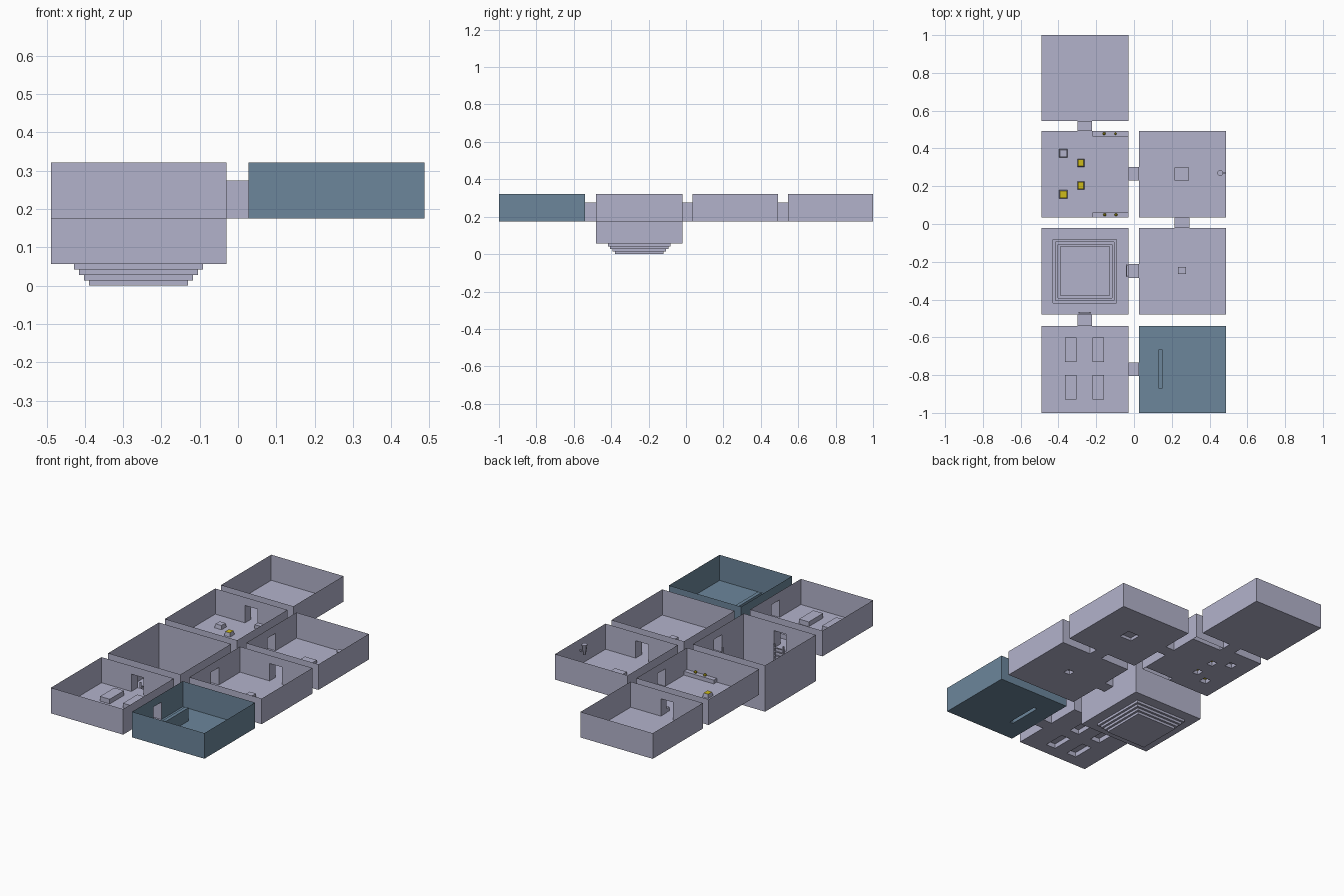
import bpy, bmesh, math
from mathutils import Matrix, Vector

if "Cube" in bpy.data.objects:
    bpy.data.objects.remove(bpy.data.objects["Cube"])

FLOOR, DOOR, TOP, PIT = 0.175, 0.275, 0.322, 0.056
L, R = (-0.489, -0.03), (0.027, 0.487)            # room columns in x
ROWS = [(0.545, 1.0), (0.035, 0.492), (-0.48, -0.02), (-1.0, -0.54)]


def material(name, rgb):
    m = bpy.data.materials.new(name)
    m.diffuse_color = (*rgb, 1)
    m.use_nodes = True
    m.node_tree.nodes["Principled BSDF"].inputs["Base Color"].default_value = m.diffuse_color
    return m


STONE = material("lilac stone", (0.45, 0.45, 0.60))
TEAL = material("teal stone", (0.15, 0.24, 0.33))
GOLD = material("gold", (0.62, 0.50, 0.01))


def finish(bm, name, *mats):
    bmesh.ops.remove_doubles(bm, verts=bm.verts, dist=1e-5)
    me = bpy.data.meshes.new(name)
    bm.to_mesh(me)
    bm.free()
    for m in mats:
        me.materials.append(m)
    ob = bpy.data.objects.new(name, me)
    bpy.context.collection.objects.link(ob)
    return ob


def sheet(bm, axis, pos, u, v, holes=()):
    """Flat panel across one axis, with rectangular holes (u0, u1, v0, v1)."""
    us = sorted(set(list(u) + [c for h in holes for c in h[:2]]))
    vs = sorted(set(list(v) + [c for h in holes for c in h[2:]]))
    for a, b in zip(us, us[1:]):
        for c, d in zip(vs, vs[1:]):
            mu, mv = (a + b) / 2, (c + d) / 2
            if any(h[0] < mu < h[1] and h[2] < mv < h[3] for h in holes):
                continue
            pts = []
            for p, q in ((a, c), (b, c), (b, d), (a, d)):
                co = [p, q]
                co.insert(axis, pos)
                pts.append(bm.verts.new(co))
            bm.faces.new(pts)


def room(name, x, y, mat=STONE, base=FLOOR, doors=None, holes=()):
    """Open-topped room; doors maps a wall to its opening span."""
    doors = doors or {}
    bm = bmesh.new()
    sheet(bm, 2, base, x, y, holes)
    for side, axis, pos, span in (("w", 0, x[0], y), ("e", 0, x[1], y),
                                  ("s", 1, y[0], x), ("n", 1, y[1], x)):
        cut = [(*doors[side], FLOOR, DOOR)] if side in doors else []
        sheet(bm, axis, pos, span, (base, TOP), cut)
    return finish(bm, name, mat)


def passage(name, x, y, along_x):
    """Short tube joining two doorways."""
    bm = bmesh.new()
    sheet(bm, 2, FLOOR, x, y)
    sheet(bm, 2, DOOR, x, y)
    for i in (0, 1):
        if along_x:
            sheet(bm, 1, y[i], x, (FLOOR, DOOR))
        else:
            sheet(bm, 0, x[i], y, (FLOOR, DOOR))
    finish(bm, name, STONE)


def block(name, rect, z1, mat=STONE, top=None, inset=0.0):
    """Raised block, hollow underneath, optionally tapered with its own top colour."""
    x0, x1, y0, y1 = rect
    bm = bmesh.new()
    rings = []
    for z, i in ((FLOOR, 0), (z1, inset)):
        rings.append([bm.verts.new(p) for p in ((x0 + i, y0 + i, z), (x1 - i, y0 + i, z),
                                                (x1 - i, y1 - i, z), (x0 + i, y1 - i, z))])
    for k in range(4):
        n = (k + 1) % 4
        bm.faces.new((rings[0][k], rings[0][n], rings[1][n], rings[1][k]))
    bm.faces.new(rings[1]).material_index = 1 if top else 0
    finish(bm, name, *([mat, top] if top else [mat]))


def add_box(bm, lo, hi):
    lo, hi = Vector(lo), Vector(hi)
    m = Matrix.Translation((lo + hi) / 2) @ Matrix.Diagonal((*(hi - lo), 1))
    bmesh.ops.create_cube(bm, size=1, matrix=m)


# door spans
D_AX, D_BY, D_CX, D_DY, D_EY = ((-0.30, -0.222), (0.23, 0.302), (0.215, 0.295),
                                (-0.285, -0.212), (-0.805, -0.733))

# raised features that cut the floors
beds = [(x, x + 0.062, y, y + 0.13) for x in (-0.366, -0.22) for y in (-0.93, -0.73)]
shelves = [(-0.22, -0.03, 0.035, 0.062), (-0.22, -0.03, 0.464, 0.492)]
seats = [(-0.396, -0.351, 0.352, 0.397), (-0.396, -0.351, 0.134, 0.179),
         (-0.30, -0.263, 0.303, 0.345), (-0.30, -0.263, 0.182, 0.226)]
altar = (0.215, 0.291, 0.23, 0.30)
pedestal = (0.234, 0.274, -0.266, -0.228)
barrier = (0.13, 0.151, -0.87, -0.665)
steps = [(-0.428 + 0.0128 * i, -0.092 - 0.0128 * i,
          -0.418 + 0.0128 * i, -0.082 - 0.0128 * i) for i in range(4)]

# rooms
room("end_room", L, ROWS[0], doors={"s": D_AX})
room("shelf_room", L, ROWS[1], doors={"n": D_AX, "e": D_BY}, holes=shelves + seats)
room("altar_room", R, ROWS[1], doors={"w": D_BY, "s": D_CX}, holes=[altar])
room("pedestal_room", R, ROWS[2], doors={"n": D_CX, "w": D_DY}, holes=[pedestal])
room("pit_room", L, ROWS[2], base=PIT, doors={"e": D_DY, "s": D_AX}, holes=steps[:1])
room("bed_room", L, ROWS[3], doors={"n": D_AX, "e": D_EY}, holes=beds)
room("entrance_room", R, ROWS[3], TEAL, doors={"w": D_EY}, holes=[barrier])

# passages
gap = (L[1], R[0])
passage("passage_end", D_AX, (0.492, 0.545), False)
passage("passage_altar", gap, D_BY, True)
passage("passage_pedestal", D_CX, (-0.02, 0.035), False)
passage("passage_pit_east", gap, D_DY, True)
passage("passage_pit_south", D_AX, (-0.54, -0.48), False)
passage("passage_entrance", gap, D_EY, True)

# stepped pit
bm = bmesh.new()
for i, (x0, x1, y0, y1) in enumerate(steps):
    z1, z0 = PIT * (4 - i) / 4, PIT * (3 - i) / 4
    for px in (x0, x1):
        sheet(bm, 0, px, (y0, y1), (z0, z1))
    for py in (y0, y1):
        sheet(bm, 1, py, (x0, x1), (z0, z1))
    sheet(bm, 2, z0, (x0, x1), (y0, y1), steps[i + 1:i + 2])
finish(bm, "pit_steps", STONE)

# floor blocks
for i, r in enumerate(beds):
    block(f"bed_{i + 1}", r, 0.202)
for i, r in enumerate(shelves):
    block(f"shelf_{i + 1}", r, 0.197)
for i, r in enumerate(seats):
    block(f"seat_{i + 1}", r, 0.197, top=GOLD if i else None, inset=0.004)
block("altar", altar, 0.193)
block("pedestal", pedestal, 0.198)
block("barrier", barrier, 0.25, TEAL)

# ornaments on the shelves
for i, (x, y) in enumerate(((-0.158, 0.478), (-0.098, 0.478), (-0.155, 0.049), (-0.095, 0.049))):
    bm = bmesh.new()
    r = 0.007 if i == 1 else 0.009
    bmesh.ops.create_icosphere(bm, subdivisions=1, radius=r,
                               matrix=Matrix.Translation((x, y, 0.197 + r * 0.85)))
    finish(bm, f"ornament_{i + 1}", GOLD)

# ladders from the pit doors
for name, spot, turn in (("ladder_south", (-0.26, -0.471, 0), 0),
                         ("ladder_east", (-0.039, -0.247, 0), math.pi / 2)):
    bm = bmesh.new()
    for s in (-1, 1):
        add_box(bm, (s * 0.029 - 0.004, -0.004, PIT), (s * 0.029 + 0.004, 0.004, 0.205))
    for k in range(6):
        z = PIT + 0.016 + k * 0.022
        add_box(bm, (-0.027, -0.0025, z), (0.027, 0.0025, z + 0.005))
    bm.transform(Matrix.Translation(spot) @ Matrix.Rotation(turn, 4, 'Z'))
    finish(bm, name, STONE)

# wall torch with bracket
bm = bmesh.new()
bmesh.ops.create_cone(bm, cap_ends=True, segments=8, radius1=0.007, radius2=0.016, depth=0.06,
                      matrix=Matrix.Translation((0.456, 0.27, 0.272)))
add_box(bm, (0.46, 0.267, 0.255), (0.487, 0.273, 0.262))
finish(bm, "wall_torch", STONE)
